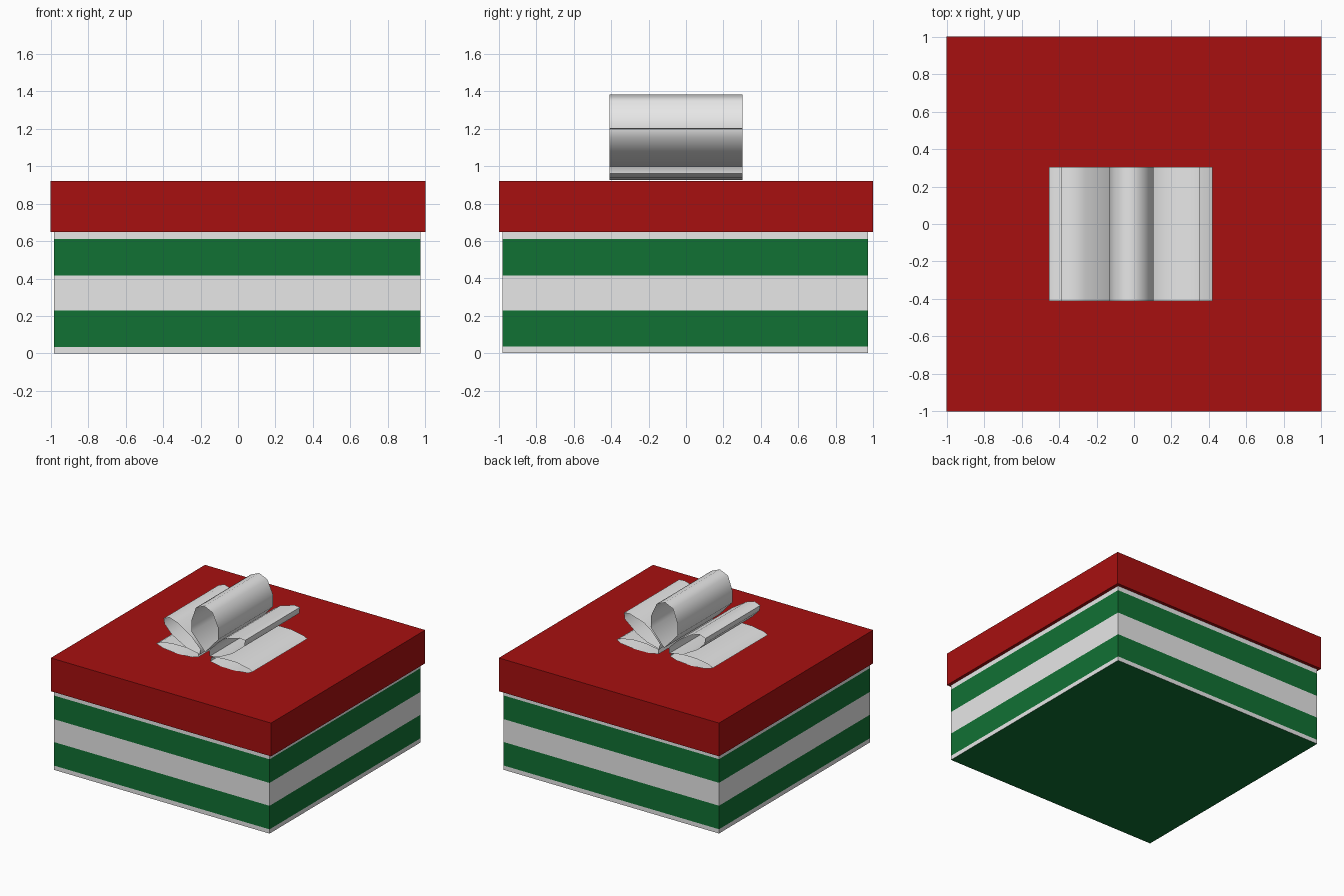
import bpy, bmesh

if "Cube" in bpy.data.objects:
    bpy.data.objects.remove(bpy.data.objects["Cube"])


def material(name, rgb):
    m = bpy.data.materials.new(name)
    m.diffuse_color = (*rgb, 1.0)
    m.use_nodes = True
    m.node_tree.nodes["Principled BSDF"].inputs["Base Color"].default_value = m.diffuse_color
    return m


red = material("red", (0.39, 0.005, 0.005))
green = material("green", (0.0056, 0.165, 0.034))
white = material("white", (0.8, 0.8, 0.8))


def add_object(name, bm, mats):
    bmesh.ops.recalc_face_normals(bm, faces=bm.faces)
    mesh = bpy.data.meshes.new(name)
    bm.to_mesh(mesh)
    bm.free()
    obj = bpy.data.objects.new(name, mesh)
    bpy.context.collection.objects.link(obj)
    for m in mats:
        mesh.materials.append(m)
    return obj


def box_mesh(lo, hi):
    bm = bmesh.new()
    bmesh.ops.create_cube(bm, size=1)
    for v in bm.verts:
        v.co = [a + (b - a) * (c + 0.5) for a, b, c in zip(lo, hi, v.co)]
    return bm


# Lid
add_object("lid", box_mesh((-1, -1, 0.648), (1, 1, 0.921)), [red])

# Striped box: cut at stripe edges, then coloured by height
bm = box_mesh((-0.982, -0.982, 0), (0.974, 0.974, 0.648))
edges = [0.035, 0.228, 0.416, 0.61]
for z in edges:
    bmesh.ops.bisect_plane(bm, geom=bm.verts[:] + bm.edges[:] + bm.faces[:],
                           plane_co=(0, 0, z), plane_no=(0, 0, 1))
bm.normal_update()
for f in bm.faces:
    z = f.calc_center_median().z
    stripe = sum(z > e for e in edges) % 2 == 1
    f.material_index = 1 if stripe or f.normal.z < -0.5 else 0
add_object("striped_box", bm, [white, green])

# Ribbon bow: open-ended loops, each an (x, z) outline swept along y
loops = {
    "bow_loop_middle": [(-0.02, 1.383), (0.055, 1.35), (0.104, 1.243), (0.104, 1.14),
                        (-0.013, 1.008), (-0.133, 1.14), (-0.133, 1.243), (-0.095, 1.35)],
    "bow_loop_upper_right": [(0.35, 1.2), (0.345, 1.15), (0.235, 1.06), (0.14, 1.013),
                             (0.03, 0.985), (0.025, 1.03), (0.105, 1.12), (0.17, 1.165),
                             (0.30, 1.205)],
    "bow_loop_upper_left": [(-0.388, 1.185), (-0.38, 1.14), (-0.313, 1.07), (-0.19, 1.003),
                            (-0.06, 0.975), (-0.055, 1.02), (-0.135, 1.1), (-0.26, 1.18),
                            (-0.335, 1.205)],
    "bow_loop_lower_right": [(0.418, 0.96), (0.38, 0.94), (0.25, 0.926), (0.125, 0.928),
                             (0.035, 0.945), (0.045, 0.98), (0.15, 0.998), (0.275, 0.998),
                             (0.39, 0.975)],
    "bow_loop_lower_left": [(-0.455, 0.96), (-0.39, 0.938), (-0.26, 0.926), (-0.125, 0.935),
                            (-0.067, 0.955), (-0.08, 0.98), (-0.18, 0.998), (-0.31, 0.997),
                            (-0.42, 0.98)],
}
for name, outline in loops.items():
    bm = bmesh.new()
    front, back = [[bm.verts.new((x, y, z)) for x, z in outline] for y in (-0.41, 0.303)]
    for i in range(len(outline)):
        bm.faces.new((front[i - 1], front[i], back[i], back[i - 1]))
    # The outline runs clockwise, so make sure faces point outwards
    obj = add_object(name, bm, [white])
    centre_x = sum(p[0] for p in outline) / len(outline)
    centre_z = sum(p[1] for p in outline) / len(outline)
    facing = sum(p.normal.x * (p.center.x - centre_x) + p.normal.z * (p.center.z - centre_z)
                 for p in obj.data.polygons)
    if facing < 0:
        obj.data.flip_normals()
    bpy.ops.object.select_all(action='DESELECT')
    obj.select_set(True)
    bpy.context.view_layer.objects.active = obj
    bpy.ops.object.shade_smooth_by_angle(angle=0.9)
